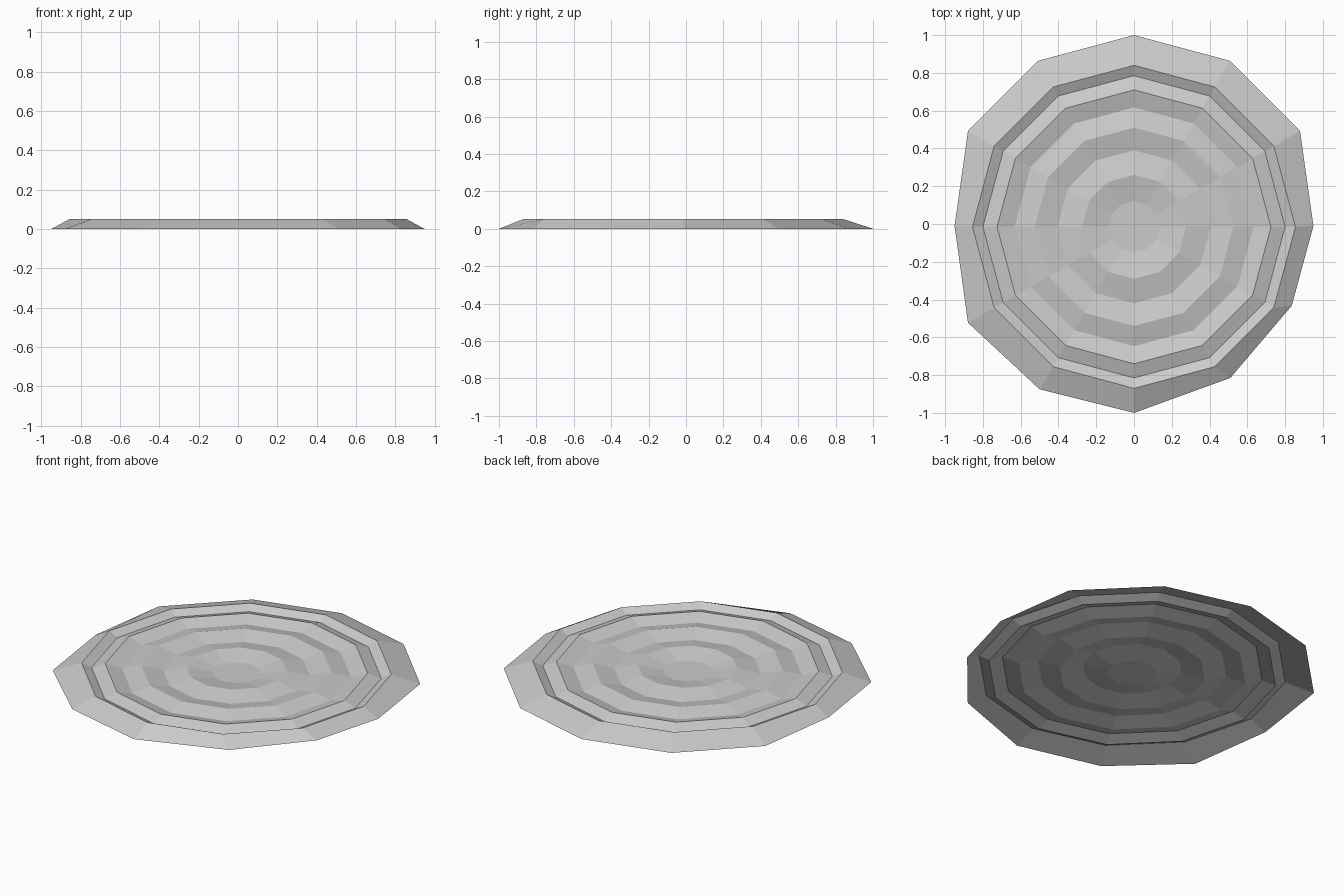
import bpy, bmesh
from math import sin, cos, radians

if "Cube" in bpy.data.objects:
    bpy.data.objects.remove(bpy.data.objects["Cube"])

SIDES = 12
CENTRE_Y = -0.015
CREST, VALLEY = 0.052, 0.026

# Radii of the ripple rings, alternating crest and valley
RIPPLES = [0.855, 0.80, 0.725, 0.632, 0.525, 0.405, 0.275, 0.135]
# Rim corners that are pulled away from the regular outline
MOVED = {0: (0.95, -0.01), 6: (-0.95, -0.01), 8: (-0.50, -0.875),
         9: (0, -1), 10: (0.51, -0.815), 11: (0.835, -0.433)}


def ring(bm, radius, z, moved={}):
    verts = []
    for i in range(SIDES):
        a = radians(360 * i / SIDES)
        x, y = moved.get(i, (radius * cos(a), radius * sin(a) + CENTRE_Y))
        verts.append(bm.verts.new((x, y, z)))
    return verts


grey = bpy.data.materials.new("grey")
grey.use_nodes = True
colour = (0.6, 0.6, 0.6, 1)
grey.diffuse_color = colour
grey.node_tree.nodes["Principled BSDF"].inputs["Base Color"].default_value = colour

# Open rippled sheet: sloping rim, concentric waves, flat middle
bm = bmesh.new()
rings = [ring(bm, 1.015, 0, MOVED)]
for n, radius in enumerate(RIPPLES):
    rings.append(ring(bm, radius, VALLEY if n % 2 else CREST))
for outer, inner in zip(rings, rings[1:]):
    for i in range(SIDES):
        j = (i + 1) % SIDES
        bm.faces.new((outer[i], outer[j], inner[j], inner[i]))
bm.faces.new(rings[-1])

mesh = bpy.data.meshes.new("rippled_disc")
bm.to_mesh(mesh)
bm.free()
mesh.materials.append(grey)
disc = bpy.data.objects.new("rippled_disc", mesh)
bpy.context.collection.objects.link(disc)
